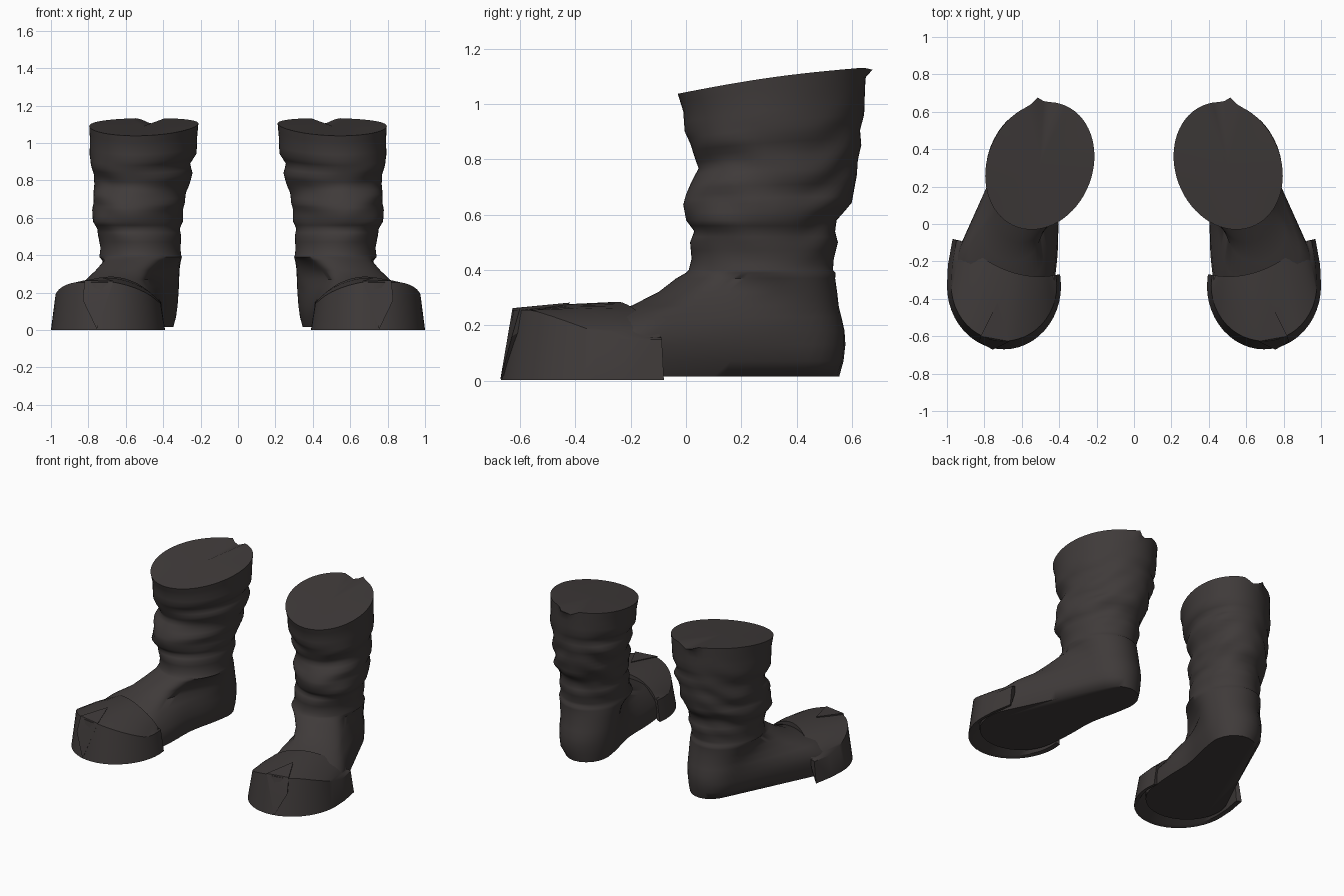
import bpy, bmesh, math

if "Cube" in bpy.data.objects:
    bpy.data.objects.remove(bpy.data.objects["Cube"])

leather = bpy.data.materials.new("dark brown leather")
leather.diffuse_color = (0.050, 0.043, 0.042, 1)
leather.use_nodes = True
leather.node_tree.nodes["Principled BSDF"].inputs["Base Color"].default_value = leather.diffuse_color

# foot slices: z, heel cx, cy, rx, ry, toe cx, cy, r
FOOT = [
    (.015, .49, .39, .145, .165, .695, -.30, .265),
    (.07, .505, .38, .175, .190, .70, -.29, .275),
    (.13, .505, .37, .183, .207, .70, -.26, .268),
    (.18, .505, .37, .187, .204, .70, -.20, .240),
    (.23, .505, .36, .190, .203, .68, -.145, .205),
    (.27, .505, .35, .192, .203, .65, -.04, .160),
    (.32, .51, .34, .198, .207, .60, .06, .160),
    (.37, .515, .31, .210, .230, .55, .13, .165),
]
# shaft slices: z, x min, x max, y min, y max
SHAFT = [
    (.390, .300, .742, .000, .542), (.400, .304, .740, .010, .532),
    (.44, .308, .735, .02, .535), (.50, .305, .745, .015, .550),
    (.54, .312, .750, .03, .540), (.58, .297, .775, .00, .545),
    (.64, .300, .775, -.01, .600), (.68, .285, .765, .00, .608),
    (.73, .280, .772, .02, .618), (.78, .262, .765, .045, .622),
    (.83, .245, .766, .03, .635), (.88, .258, .785, .015, .630),
    (.93, .225, .790, -.005, .645), (1.01, .222, .788, -.01, .648),
    (1.085, .215, .792, -.03, .652),
]
N = 64


def slices():
    rows = list(FOOT)
    for z, x0, x1, y0, y1 in SHAFT:
        cx, cy = (x0 + x1) / 2, (y0 + y1) / 2
        rows.append((z, cx, cy, (x1 - x0) / 2, (y1 - y0) / 2, cx, cy, .02))
    # extra rings between the slices of the shaft
    out = []
    for i, a in enumerate(rows):
        out.append(a)
        if 8 < i < len(rows) - 1:
            b = rows[i + 1]
            out.append(tuple((p + q) / 2 for p, q in zip(a, b)))
    return out


def resample(pts, n):
    """n evenly spaced points along an open line, last one left out."""
    acc = [0]
    for p, q in zip(pts, pts[1:]):
        acc.append(acc[-1] + math.dist(p, q))
    out, j = [], 0
    for i in range(n):
        d = acc[-1] * i / n
        while acc[j + 1] < d:
            j += 1
        f = (d - acc[j]) / max(1e-9, acc[j + 1] - acc[j])
        out.append(tuple(p + (q - p) * f for p, q in zip(pts[j], pts[j + 1])))
    return out


def outline(row):
    """Line stretched round a heel ellipse and a toe circle."""
    z, hx, hy, rx, ry, tx, ty, tr = row
    fine = []
    for k in range(241):
        a = math.radians(-74) + 2 * math.pi * k / 240
        c, s = math.cos(a), math.sin(a)
        h = math.hypot(rx * c, ry * s)
        if hx * c + hy * s + h >= tx * c + ty * s + tr:
            fine.append((hx + rx * rx * c / h, hy + ry * ry * s / h))
        else:
            fine.append((tx + tr * c, ty + tr * s))
    return resample(fine[:121], N // 2) + resample(fine[120:], N // 2)


def ring(row, top):
    z, hx, hy = row[:3]
    pts = []
    up = min(1, max(0, (z - .37) / .2))
    fold = .008 * math.sin(math.pi * min(1, max(0, (z - .4) / .6)))
    low = min(1, max(0, (.38 - z) / .12))
    for x, y in outline(row):
        a = math.atan2(y - hy, x - hx)
        w = fold * math.sin(z * 40 + 1.8 * math.sin(2 * a + 1) + 1.5 * math.sin(3 * a)) * abs(math.sin(2 * a))
        x, y = x + w * math.cos(a), y + w * math.sin(a)
        if x < .58 - .3 * y:          # narrow waist on the inner side of the foot
            x += .025 * low * math.exp(-((y - .06) / .17) ** 2)
        x -= .13 * up * (y - hy)
        k = max(0, (z - .6) / .485)
        zz = z + k * (.14 * (y - .31) + .012 * math.cos((y - .31) * 4.5))
        if top and y > .5:            # notch and point at the back of the rim
            zz -= .035 * max(0, 1 - abs(x - .46) / .07)
            y += .03 * max(0, 1 - abs(x - .515) / .04)
        pts.append((x, y, zz))
    return pts


def finish(bm, name, side, angle):
    for v in bm.verts:
        v.co.x *= side
    bmesh.ops.recalc_face_normals(bm, faces=bm.faces)
    me = bpy.data.meshes.new(name)
    bm.to_mesh(me)
    bm.free()
    me.materials.append(leather)
    ob = bpy.data.objects.new(name, me)
    bpy.context.collection.objects.link(ob)
    bpy.ops.object.select_all(action='DESELECT')
    ob.select_set(True)
    bpy.context.view_layer.objects.active = ob
    bpy.ops.object.shade_smooth_by_angle(angle=math.radians(angle))


def boot(name, side):
    bm = bmesh.new()
    rows = slices()
    loops = [[bm.verts.new(p) for p in ring(r, i == len(rows) - 1)] for i, r in enumerate(rows)]
    for a, b in zip(loops, loops[1:]):
        for k in range(N):
            j = (k + 1) % N
            bm.faces.new((a[k], a[j], b[j], b[k]))
    bm.faces.new(loops[0])
    lid = bm.faces.new(loops[-1])
    bmesh.ops.poke(bm, faces=[lid])
    finish(bm, name, side, 62)


def toe_cap(name, side):
    cx, cy, n = .695, -.33, 24
    base = [(.395, -.27)]
    base += [(cx + .305 * math.cos(a), cy + .34 * math.sin(a))
             for a in (math.pi * (1 + i / n) for i in range(n + 1))]
    base += [(.995, -.22), (.970, -.08)]
    bm = bmesh.new()
    cols = []
    for i, (x, y) in enumerate(base):
        f = (1 - math.cos(math.pi * i / (len(base) - 1))) / 2
        t = min(1, max(0, ((x - cx) * .31 + (cy - y) * .95) / .31))
        tx, ty = cx + (x - cx) * .925, cy + (y - cy) * (.87 if y < cy else .97)
        tz = .148 + .107 * t ** 1.1
        rx, ry = .435 + .49 * f, -.275 + .185 * f - .26 * f * (1 - f)
        rz = .15 + .135 * math.sin(math.pi * f) ** .65
        col = [(cx + (x - cx) * .91, cy + (y - cy) * .91, .008), (x, y, .001), (tx, ty, tz),
               ((tx + rx) / 2, (ty + ry) / 2, (tz + rz) / 2 + .006),
               (rx, ry, rz), (rx, ry, rz - .05)]
        cols.append([bm.verts.new(p) for p in col])
    for a, b in zip(cols, cols[1:]):
        for k in range(6):
            j = (k + 1) % 6
            bm.faces.new((a[k], b[k], b[j], a[j]))
    bm.faces.new(cols[0])
    bm.faces.new(cols[-1])
    finish(bm, name, side, 30)


def toe_wedge(name, side):
    # low split wedge running down the front of the cap
    bm = bmesh.new()
    pts = [(.73, -.42, .282), (.665, -.628, .262), (.82, -.600, .264),
           (.755, -.672, .004), (.83, -.63, .16), (.75, -.58, .15)]
    for p in pts:
        bm.verts.new(p)
    bmesh.ops.convex_hull(bm, input=bm.verts)
    finish(bm, name, side, 20)


for label, side in (("left", 1), ("right", -1)):
    boot("boot_" + label, side)
    toe_cap("toe_cap_" + label, side)
    toe_wedge("toe_wedge_" + label, side)
